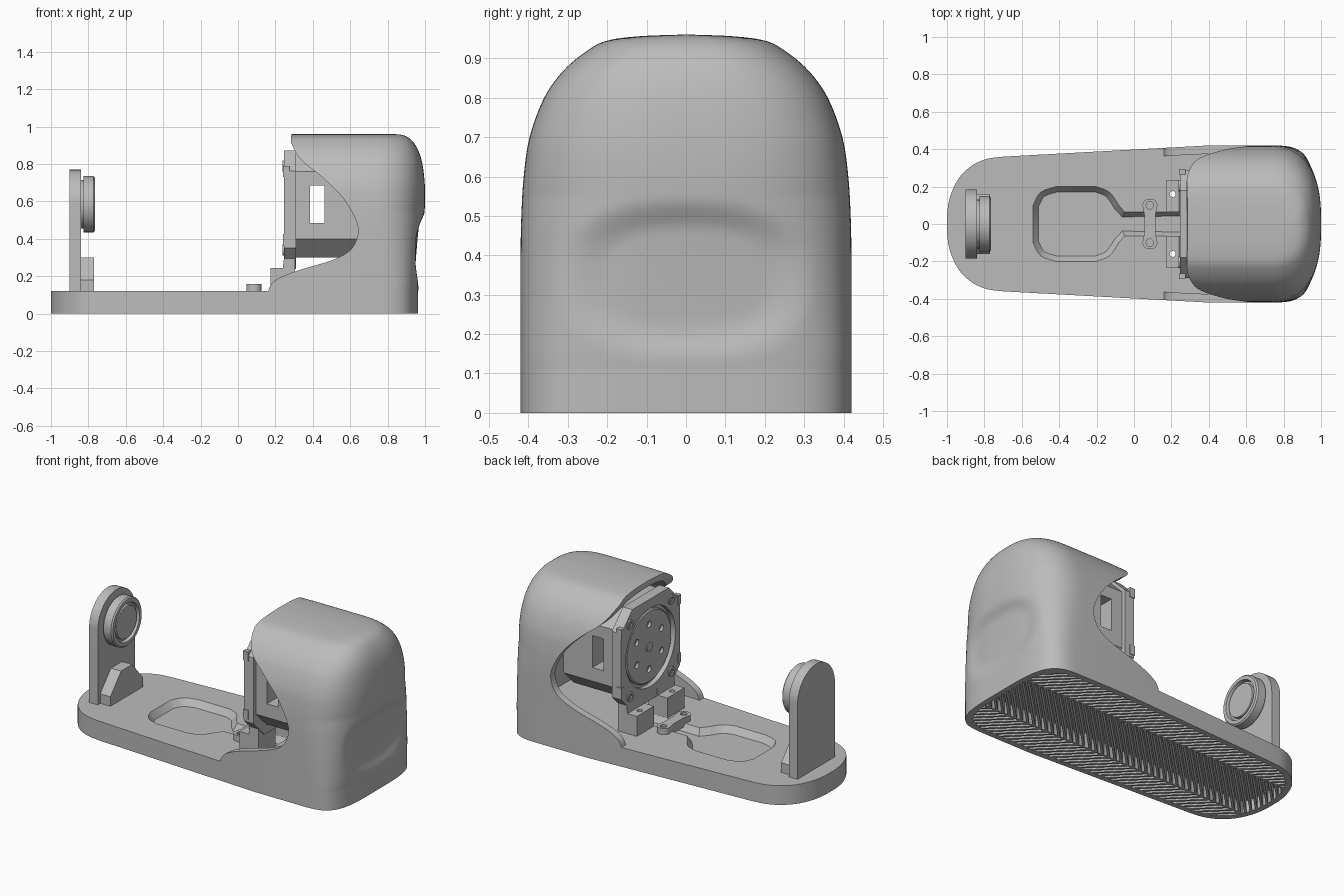
import bpy, bmesh
from math import sin, cos, pi, radians

cube = bpy.data.objects.get("Cube")
if cube:
    bpy.data.objects.remove(cube, do_unlink=True)

GREY = (0.5, 0.5, 0.5, 1)
mat = bpy.data.materials.new("plain grey")
mat.use_nodes = True
mat.diffuse_color = GREY
mat.node_tree.nodes["Principled BSDF"].inputs["Base Color"].default_value = GREY


# ---------- helpers ----------
def smooth(pts, n=5):
    """Catmull-Rom curve through tuples of any size."""
    out = []
    last = len(pts) - 1
    for i in range(last):
        a, b, c, d = pts[max(i - 1, 0)], pts[i], pts[i + 1], pts[min(i + 2, last)]
        for k in range(n):
            t = k / n
            out.append(tuple(
                q + t / 2 * (r - p + t * (2 * p - 5 * q + 4 * r - s + t * (3 * (q - r) + s - p)))
                for p, q, r, s in zip(a, b, c, d)))
    return out + [pts[-1]]


def finish(name, bm):
    bmesh.ops.recalc_face_normals(bm, faces=bm.faces)
    me = bpy.data.meshes.new(name)
    bm.to_mesh(me)
    bm.free()
    me.materials.append(mat)
    ob = bpy.data.objects.new(name, me)
    bpy.context.collection.objects.link(ob)
    shade(ob)
    return ob


def shade(ob):
    ob.data.shade_smooth()
    ob.data.set_sharp_from_angle(angle=radians(32))


def add_loft(bm, rings):
    rows = [[bm.verts.new(p) for p in ring] for ring in rings]
    for a, b in zip(rows, rows[1:]):
        for i in range(len(a)):
            j = (i + 1) % len(a)
            bm.faces.new((a[i], a[j], b[j], b[i]))
    bm.faces.new(rows[0][::-1])
    bm.faces.new(rows[-1])


def loft(name, rings):
    bm = bmesh.new()
    add_loft(bm, rings)
    return finish(name, bm)


def place(p, axis, h):
    u, v = p
    return {"x": (h, u, v), "y": (u, h, v), "z": (u, v, h)}[axis]


def prism(name, pts, axis, lo, hi):
    return loft(name, [[place(p, axis, h) for p in pts] for h in (lo, hi)])


def circle(u, v, r, n=40):
    return [(u + r * cos(2 * pi * i / n), v + r * sin(2 * pi * i / n)) for i in range(n)]


def rect(u0, u1, v0, v1):
    return [(u0, v0), (u1, v0), (u1, v1), (u0, v1)]


def octagon(w, z0, z1, c):
    half = [(w - c, z0), (w, z0 + c), (w, z1 - c), (w - c, z1)]
    return half + [(-y, z) for y, z in half[::-1]]


def lathe(name, profile, z):
    """Turned part around an x axis at the given height."""
    return loft(name, [[place(p, "x", x) for p in circle(0, z, r, 64)] for x, r in profile])


def cut(ob, cutter, operation="DIFFERENCE"):
    mod = ob.modifiers.new("cut", "BOOLEAN")
    mod.operation, mod.solver, mod.object = operation, "EXACT", cutter
    dg = bpy.context.evaluated_depsgraph_get()
    me = bpy.data.meshes.new_from_object(ob.evaluated_get(dg))
    ob.modifiers.clear()
    ob.data = me
    bpy.data.objects.remove(cutter, do_unlink=True)
    shade(ob)


# ---------- shared plan outline of base and hood ----------
def taper(x, y):
    return (x, y * (1 - 0.13 * max(0, 0.4 - x)))


def round_end(w, xe, z, xs=0.7, n=64):
    """Superellipse end, squarer near the ground."""
    power = 4 - 1.3 * min(1, max(0, z - 0.15) / 0.4)
    out = []
    for i in range(n + 1):
        s = sin(-pi / 2 + pi * i / n)
        out.append((xs + (xe - xs) * max(0, 1 - abs(s) ** power) ** (1 / power), w * s))
    return out


# ---------- base ----------
nose = smooth([(-0.7, 0.36), (-0.79, 0.347), (-0.87, 0.31), (-0.94, 0.24), (-0.985, 0.14), (-1, 0.05)])
left = [(0.4, 0.42)] + nose
outline = round_end(0.42, 0.963, 0) + left + [(x, -y) for x, y in left[::-1]]
bm = bmesh.new()
add_loft(bm, [[place(p, "z", h) for p in outline] for h in (0, 0.12)])
rim = [e for e in bm.edges if all(v.co.z < 0.001 for v in e.verts)]
bmesh.ops.bevel(bm, geom=rim, offset=0.012, segments=3, profile=0.5, affect="EDGES")
base = finish("base", bm)

# pocket with cable channel, sloping walls
half = smooth([(-0.54, 0.1), (-0.5, 0.17), (-0.42, 0.2)], 4) + \
    smooth([(-0.2, 0.2), (-0.13, 0.17), (-0.08, 0.1)], 4) + [(-0.05, 0.065), (0.3, 0.065)]
bm = bmesh.new()
add_loft(bm, [[place(p, "z", h) for p in half + [(x, -y) for x, y in half[::-1]]] for h in (0.121, 0.14)])
bmesh.ops.recalc_face_normals(bm, faces=bm.faces)
floor = min(bm.faces, key=lambda f: f.calc_center_median().z)
bmesh.ops.inset_individual(bm, faces=[floor], thickness=0.03)
for v in floor.verts:
    v.co.z = 0.08
cut(base, finish("pocket_cutter", bm))

# underside: three bands of slanted slots, the middle band slanting the other way
bm = bmesh.new()
for i in range(64):
    x = -1.4 + 0.045 * i
    for y0, y1, lean in ((-0.5, -0.185, -1), (-0.175, 0.175, 1), (0.185, 0.5, -1)):
        slot = [(x + lean * y0, y0), (x + lean * y0 + 0.025, y0),
                (x + lean * y1 + 0.025, y1), (x + lean * y1, y1)]
        add_loft(bm, [[place(p, "z", h) for p in slot] for h in (-0.01, 0.074)])
slots = finish("slot_cutter", bm)
cut(slots, prism("slot_limit", [(x * 0.965, y * 0.92) for x, y in outline], "z", -0.05, 0.2), "INTERSECT")
cut(base, slots)

# ---------- hood ----------
LEVELS = smooth([(0.112, 0.42, 0.963), (0.25, 0.42, 0.972), (0.4, 0.42, 0.984), (0.5, 0.418, 0.994),
                 (0.6, 0.412, 1.0), (0.7, 0.397, 0.998), (0.8, 0.36, 0.986), (0.87, 0.31, 0.965),
                 (0.92, 0.25, 0.935), (0.945, 0.2, 0.905), (0.956, 0.12, 0.875), (0.96, 0.02, 0.84)], 6)


def dent(y, z):
    """Soft oval hollow in the end wall."""
    r = ((abs(y) / 0.33) ** 2.6 + (abs(z - 0.34) / 0.205) ** 2.6) ** (1 / 2.6)
    t = min(1, max(0, (1 - r) / 0.4))
    return 0.024 * t * t * (3 - 2 * t)


def hood_rings(x0, t):
    rings = []
    for z, w, xe in LEVELS:
        w = max(w - t, 0.015)
        plan = [(x0, -w), (0.4, -w)] + round_end(w, xe - t, z) + [(0.4, w), (x0, w)]
        rings.append([(x - (dent(y, z) if x > 0.85 else 0), taper(x, y)[1], z - 0.7 * t) for x, y in plan])
    return rings


hood = loft("hood", hood_rings(0.05, 0))
cut(hood, loft("hollow_cutter", hood_rings(-0.1, 0.045)))
mouth = smooth([(0.3, 1.0), (0.283, 0.945), (0.29, 0.9), (0.34, 0.82), (0.45, 0.73), (0.56, 0.62),
                (0.63, 0.5), (0.64, 0.42), (0.6, 0.34), (0.5, 0.285), (0.35, 0.24), (0.24, 0.2),
                (0.18, 0.16), (0.155, 0.1)])
cut(hood, prism("mouth_cutter", mouth + [(-0.2, 0.1), (-0.2, 1.0)], "y", -0.6, 0.6))

# ---------- motor ----------
body = prism("motor_body", octagon(0.265, 0.3, 0.86, 0.1), "x", 0.3, 0.66)
cut(body, prism("window_cutter", rect(0.385, 0.462, 0.485, 0.685), "y", -0.5, 0.5))
plate = prism("motor_plate", octagon(0.29, 0.24, 0.872, 0.11), "x", 0.245, 0.31)
cut(plate, prism("ring_cutter", circle(0, 0.57, 0.245, 64), "x", 0.2, 0.275))
face = lathe("motor_face", [(0.28, 0.225), (0.262, 0.225), (0.255, 0.218)], 0.57)
bm = bmesh.new()
for i in range(6):
    a = pi / 6 + i * pi / 3
    hole = circle(0.14 * cos(a), 0.57 + 0.14 * sin(a), 0.02, 16)
    add_loft(bm, [[place(p, "x", h) for p in hole] for h in (0.2, 0.272)])
cut(face, finish("face_hole_cutter", bm))
lathe("motor_shaft_cap", [(0.27, 0.03), (0.25, 0.03)], 0.57)

for side, s in (("left", 1), ("right", -1)):
    # corner bolts and side lugs
    for level, z in (("lower", 0.34), ("upper", 0.79)):
        bolt = prism(f"{side}_{level}_bolt", circle(s * 0.205, z, 0.03, 24), "x", 0.238, 0.26)
        cut(bolt, prism("socket_cutter", circle(s * 0.205, z, 0.016, 6), "x", 0.2, 0.25))
    for level, z in (("lower", 0.395), ("upper", 0.76)):
        prism(f"{side}_{level}_lug", rect(s * 0.265, s * 0.294, z - 0.03, z + 0.03), "x", 0.241, 0.275)
    # foot bracket with a screw hole through the base
    foot = prism(f"{side}_foot", [(0.175, 0.11), (0.305, 0.11), (0.305, 0.32), (0.248, 0.32),
                                  (0.24, 0.245), (0.175, 0.245)], "y", s * 0.065, s * 0.235)
    for part in (foot, base):
        cut(part, prism("screw_cutter", circle(0.207, s * 0.16, 0.016, 16), "z", -0.02, 0.3))

# ---------- cable clamp ----------
n = 16
ends = [(0.085 + 0.04 * cos(pi * i / n), 0.1 + 0.035 * sin(pi * i / n)) for i in range(n + 1)]
clamp = prism("cable_clamp", ends + [(0.055, 0.05), (0.055, -0.05)] +
              [(0.17 - x, -y) for x, y in ends] + [(0.115, -0.05), (0.115, 0.05)], "z", 0.1, 0.158)
for s in (1, -1):
    cut(clamp, prism("clamp_cutter", circle(0.085, s * 0.1, 0.02, 20), "z", 0.145, 0.2))

# ---------- end stand ----------
arch = [(0.185 * cos(pi * i / 40), 0.585 + 0.185 * sin(pi * i / 40)) for i in range(41)]
prism("stand_plate", arch + [(-0.185, 0.11), (0.185, 0.11)], "x", -0.9, -0.84)
prism("stand_gusset", [(-0.16, 0.11), (0.16, 0.11), (0.16, 0.18), (0.055, 0.3), (-0.055, 0.3),
                       (-0.16, 0.18)], "x", -0.85, -0.77)
lathe("stand_bearing", [(-0.85, 0.13), (-0.825, 0.13), (-0.825, 0.15), (-0.773, 0.15), (-0.765, 0.142),
                        (-0.765, 0.12), (-0.785, 0.115), (-0.785, 0.103), (-0.77, 0.1)], 0.585)
